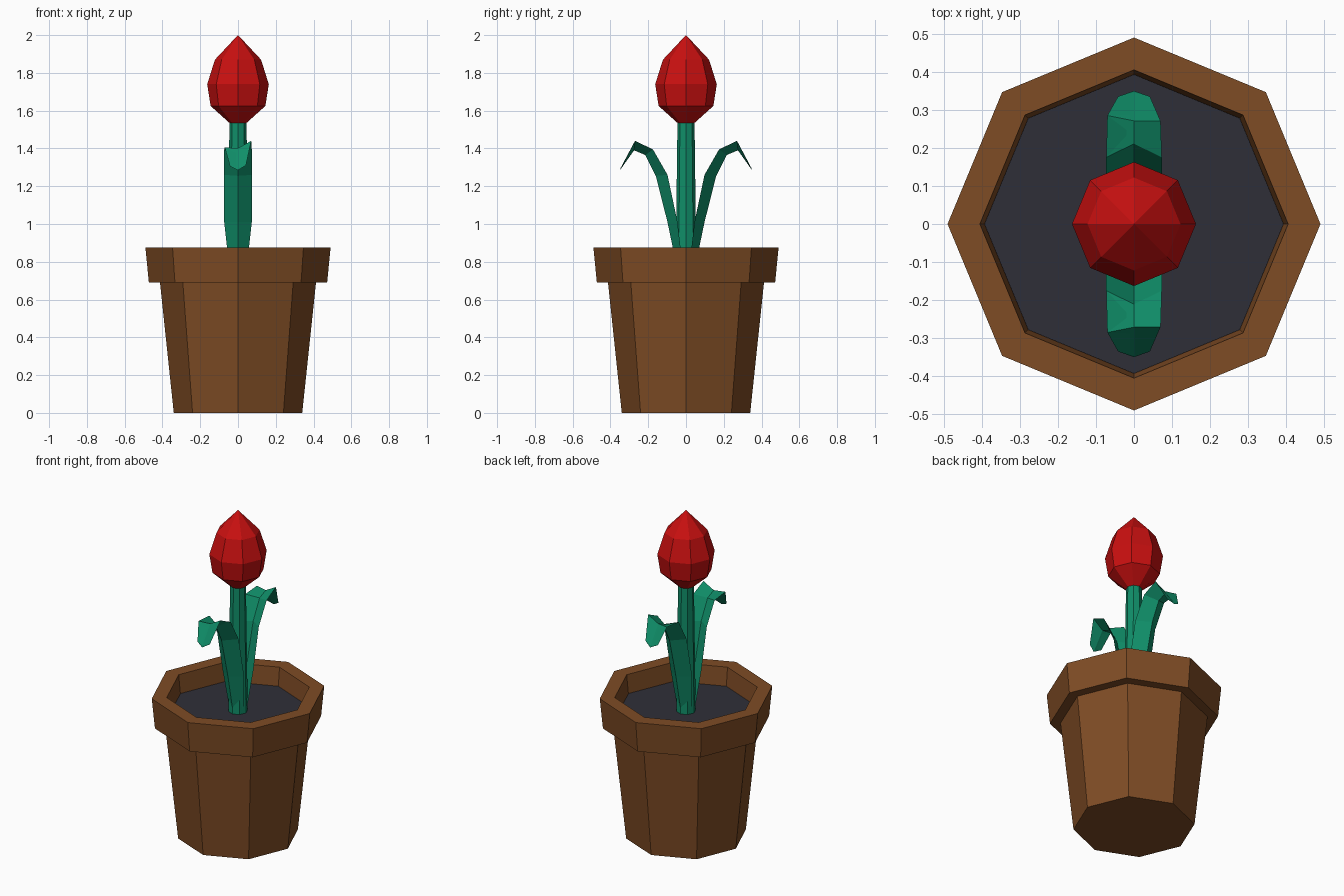
import bpy, bmesh, math

if "Cube" in bpy.data.objects:
    bpy.data.objects.remove(bpy.data.objects["Cube"])


def material(name, rgb):
    m = bpy.data.materials.new(name)
    m.diffuse_color = (*rgb, 1)
    m.use_nodes = True
    m.node_tree.nodes["Principled BSDF"].inputs["Base Color"].default_value = m.diffuse_color
    return m


BROWN = material("terracotta brown", (0.21, 0.072, 0.018))
SOIL = material("dark soil", (0.028, 0.028, 0.039))
GREEN = material("leaf green", (0.005, 0.27, 0.14))
RED = material("petal red", (0.58, 0.005, 0.005))


def finish(bm, name, mat):
    bmesh.ops.remove_doubles(bm, verts=bm.verts, dist=1e-5)
    bmesh.ops.recalc_face_normals(bm, faces=bm.faces)
    me = bpy.data.meshes.new(name)
    bm.to_mesh(me)
    bm.free()
    me.materials.append(mat)
    ob = bpy.data.objects.new(name, me)
    bpy.context.collection.objects.link(ob)
    return ob


def lathe(name, profile, mat, sides=8):
    """Flat-sided turned solid from (radius, z) points, capped at both ends."""
    bm = bmesh.new()
    rings = []
    for r, z in profile:
        rings.append([bm.verts.new((r * math.cos(2 * math.pi * i / sides),
                                    r * math.sin(2 * math.pi * i / sides), z))
                      for i in range(sides)])
    for a, b in zip(rings, rings[1:]):
        for i in range(sides):
            j = (i + 1) % sides
            bm.faces.new((a[i], a[j], b[j], b[i]))
    bm.faces.new(rings[0])
    bm.faces.new(rings[-1])
    return finish(bm, name, mat)


# Pot with overhanging rim and recessed inside
lathe("pot", [(0.34, 0), (0.413, 0.69), (0.472, 0.69), (0.49, 0.875),
              (0.405, 0.875), (0.393, 0.755)], BROWN)
lathe("soil", [(0.39, 0.74), (0.393, 0.762)], SOIL)

# Stem and flower bud
lathe("stem", [(0.055, 0.75), (0.052, 1.0), (0.045, 1.55)], GREEN)
lathe("flower_bud", [(0.045, 1.535), (0.145, 1.625), (0.163, 1.74),
                     (0.122, 1.87), (0.0005, 2.0)], RED)

# Leaf cross-sections: half width, left edge (y, z), right edge (y, z), keel (y, z)
LEAF = [
    (0.045, (0.015, 0.755), (0.015, 0.755), (0.045, 0.755)),
    (0.073, (0.045, 1.01), (0.045, 1.01), (0.098, 1.01)),
    (0.073, (0.098, 1.26), (0.098, 1.26), (0.16, 1.255)),
    (0.073, (0.175, 1.395), (0.175, 1.395), (0.215, 1.365)),
    (0.070, (0.285, 1.405), (0.27, 1.44), (0.275, 1.39)),
    (0.042, (0.335, 1.305), (0.335, 1.31), (0.35, 1.285)),
]


def leaf(name, side):
    """Folded leaf: V-shaped strip with a thin body, arching towards side * y."""
    bm = bmesh.new()
    rings = []
    for k, (w, le, re, keel) in enumerate(LEAF):
        # inner crease lies slightly above / inside the keel
        dy, dz = (-0.012, 0.004) if k < 3 else (-0.004, 0.012)
        pts = [(-w, *le), (0, *keel), (w, *re), (0, keel[0] + dy, keel[1] + dz)]
        rings.append([bm.verts.new((x, side * y, z)) for x, y, z in pts])
    for a, b in zip(rings, rings[1:]):
        for i in range(4):
            j = (i + 1) % 4
            bm.faces.new((a[i], a[j], b[j], b[i]))
    bm.faces.new(rings[0])
    bm.faces.new(rings[-1])
    return finish(bm, name, GREEN)


leaf("front_leaf", -1)
leaf("back_leaf", 1)
